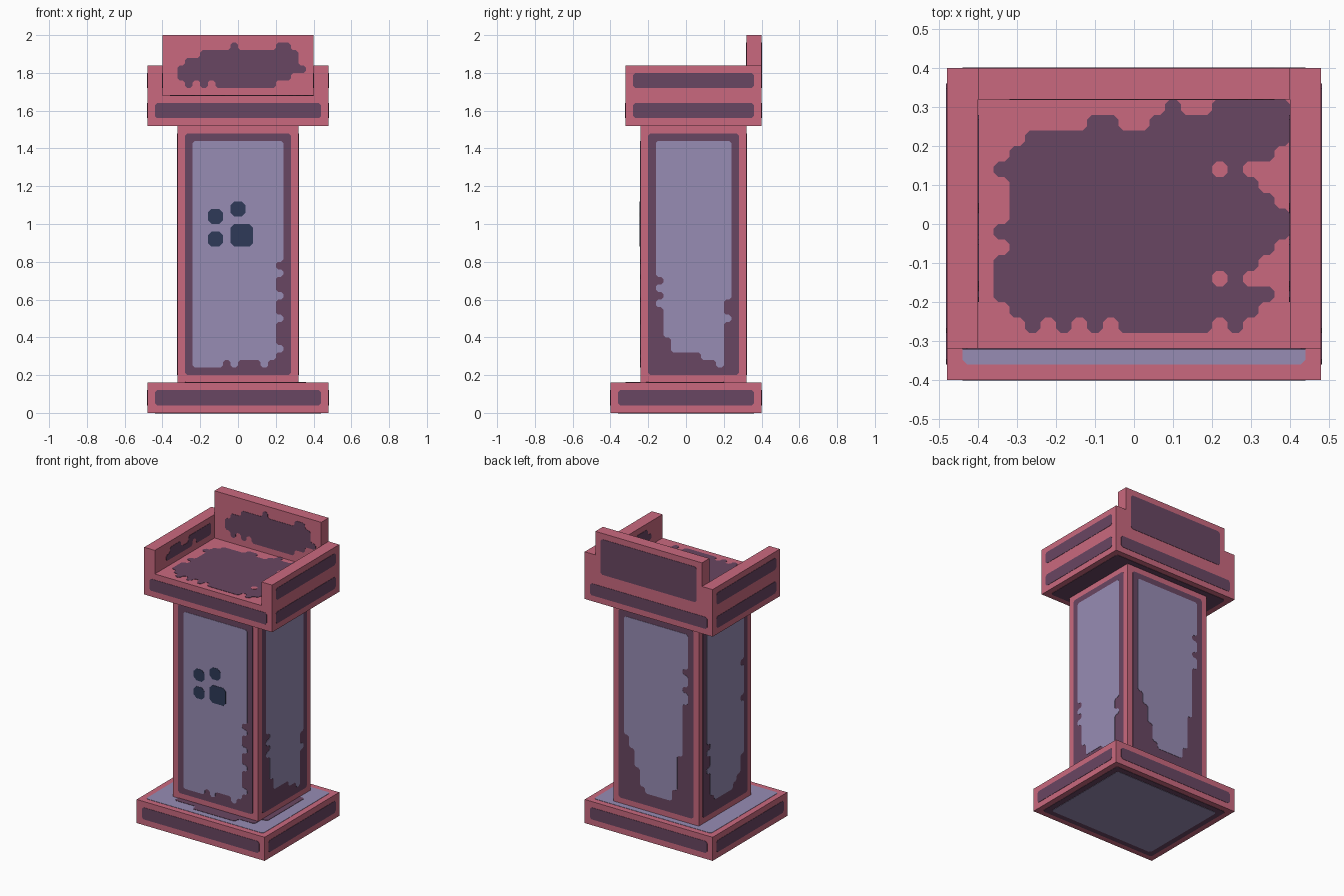
import bpy, bmesh
from mathutils import Vector

if "Cube" in bpy.data.objects:
    bpy.data.objects.remove(bpy.data.objects["Cube"])

P = 0.04  # grid step on which all details are laid out


def material(name, rgb):
    lin = [((c / 255 + 0.055) / 1.055) ** 2.4 for c in rgb]
    m = bpy.data.materials.new(name)
    m.diffuse_color = (*lin, 1)
    m.use_nodes = True
    m.node_tree.nodes["Principled BSDF"].inputs["Base Color"].default_value = m.diffuse_color
    return m


PINK = material("rose stone", (202, 105, 127))
PURPLE = material("dark plum", (105, 70, 98))
LAVENDER = material("lavender grey", (151, 140, 180))
NAVY = material("navy", (46, 58, 88))

X, Y, Z = Vector((1, 0, 0)), Vector((0, 1, 0)), Vector((0, 0, 1))
# Each side: right direction and up direction as seen from outside
SIDES = {"front": (X, Z), "right": (Y, Z), "back": (-X, Z), "left": (-Y, Z),
         "top": (X, Y), "bottom": (X, -Y)}


def prism(name, pts, side, d0, d1, mat, z0=0.0):
    """Extrude a 2D outline along a side's outward normal from d0 to d1."""
    u, v = SIDES[side]
    n = u.cross(v)
    bm = bmesh.new()
    rings = [[bm.verts.new(u * a + v * b + n * d + Z * z0) for a, b in pts] for d in (d0, d1)]
    bm.faces.new(rings[0])
    bm.faces.new(rings[1])
    k = len(pts)
    for i in range(k):
        j = (i + 1) % k
        bm.faces.new((rings[0][i], rings[0][j], rings[1][j], rings[1][i]))
    bmesh.ops.recalc_face_normals(bm, faces=bm.faces)
    me = bpy.data.meshes.new(name)
    bm.to_mesh(me)
    bm.free()
    me.materials.append(mat)
    ob = bpy.data.objects.new(name, me)
    bpy.context.collection.objects.link(ob)
    return ob


def rect(a0, a1, b0, b1):
    return [(a0, b0), (a1, b0), (a1, b1), (a0, b1)]


def steps(pairs):
    """Stepped outline: a horizontal run at height b starts at each (a, b)."""
    pts = []
    for i, (a, b) in enumerate(pairs):
        pts += [(a, b), (pairs[(i + 1) % len(pairs)][0], b)]
    return pts


def plate(name, pts, side, d, mat, layer=1, z0=0.0, cut=0.3):
    """Thin painted plate with clipped corners; outline in grid steps."""
    out = []
    for i, p in enumerate(pts):
        p = Vector(p)
        for q in (pts[i - 1], pts[(i + 1) % len(pts)]):
            out.append((p + (Vector(q) - p).normalized() * cut) * P)
    return prism(name, out, side, d - 0.001, d + 0.002 * layer, mat, z0)


# Main solids
prism("base_slab", rect(-.48, .48, -.40, .40), "top", 0, .16, PINK)
prism("column", rect(-.32, .32, -.24, .32), "top", .16, 1.52, PINK)
prism("tray_with_side_rails",
      [(-.48, 1.52), (.48, 1.52), (.48, 1.84), (.40, 1.84), (.40, 1.68),
       (-.40, 1.68), (-.40, 1.84), (-.48, 1.84)], "front", -.40, .32, PINK)
prism("tray_back_wall", rect(-.40, .40, .32, .40), "top", 1.68, 2.0, PINK)

# Stripes around the base and the tray
for side, d in (("front", .40), ("back", .40), ("right", .48), ("left", .48)):
    w = 11 if d == .40 else 9
    plate("base_stripe_" + side, rect(-w, w, 1, 3), side, d, PURPLE)
for side, d in (("front", .32), ("back", .40)):
    plate("tray_stripe_" + side, rect(-11, 11, 39, 41), side, d, PURPLE)
for side, a0, a1 in (("right", -7, 9), ("left", -9, 7)):
    for b in (39, 43):
        plate("tray_stripe_" + side, rect(a0, a1, b, b + 2), side, .48, PURPLE)
plate("back_wall_outer_panel", rect(-9, 9, 43, 49), "back", .40, PURPLE)

# Base top, base underside and tray underside
plate("base_top_panel", rect(-11, 11, -9, 9), "top", .16, LAVENDER)
plate("base_top_stain", steps([(-7, 5), (9, -5), (8, -7), (5, -8), (-3, -7)]),
      "top", .16, PURPLE, 2)
plate("base_under_border", rect(-11, 11, -9, 9), "bottom", 0, PURPLE)
plate("base_under_panel", rect(-10, 10, -8, 8), "bottom", 0, LAVENDER, 2)
plate("tray_under_panel", rect(-11, 11, -9, 7), "bottom", -1.52, PURPLE)

# Column panels: plum border, worn lavender sheet
sheets = {
    "front": (.24, -7, 7, [(-6, 36), (6, 20), (5, 19), (6, 18), (5, 16), (6, 15), (5, 13),
                           (6, 12), (5, 9), (6, 8), (5, 7), (4, 6), (3, 7), (0, 6),
                           (-1, 7), (-2, 6)]),
    "right": (.32, -5, 7, [(-4, 36), (6, 15), (5, 13), (6, 12), (5, 6), (4, 7), (2, 8),
                           (-2, 10), (-3, 14), (-4, 15), (-3, 16), (-4, 17), (-3, 18)]),
    "back": (.32, -7, 7, [(-6, 36), (6, 30), (5, 29), (6, 27), (5, 26), (6, 24), (5, 15),
                          (4, 9), (3, 7), (-2, 8), (-3, 11), (-4, 14), (-5, 16)]),
    "left": (.32, -7, 5, [(-6, 36), (4, 28), (3, 27), (4, 22), (3, 21), (4, 12), (3, 9),
                          (2, 8), (1, 7), (-4, 8), (-5, 12), (-6, 13), (-5, 15),
                          (-6, 16), (-5, 17)]),
}
for side, (d, a0, a1, outline) in sheets.items():
    plate("column_border_" + side, rect(a0, a1, 5, 37), side, d, PURPLE)
    plate("column_sheet_" + side, steps(outline), side, d, LAVENDER, 2)

# Four small openings on the front
for a0, a1, b0, b1 in ((-4, -2, 25, 27), (-1, 1, 26, 28), (-4, -2, 22, 24), (-1, 2, 22, 25)):
    plate("front_opening", rect(a0, a1, b0, b1), "front", .24, NAVY, 3, cut=.5)

# Worn patch on the tray floor, with two small holes in it
floor = [(-7, 6), (-3, 7), (-1, 6), (1, 7), (2, 8), (3, 7), (5, 8), (10, 5), (9, 4), (7, 3),
         (8, 2), (9, 1), (10, -1), (9, -2), (8, -3), (7, -4), (9, -5), (8, -6), (7, -7),
         (6, -6), (5, -7), (-1, -6), (-2, -7), (-3, -6), (-4, -7), (-5, -6), (-6, -7),
         (-7, -6), (-8, -5), (-9, -2), (-8, -1), (-9, 0), (-8, 3), (-9, 4), (-8, 5)]
plate("tray_floor_patch", steps(floor), "top", 1.68, PURPLE)
for b in (3, -4):
    plate("floor_patch_hole", rect(5, 6, b, b + 1), "top", 1.68, PINK, 2)

# Worn patches on the inner faces of the back wall and rails
wall = [(-5, 6), (-1, 7), (0, 6), (5, 7), (7, 6), (8, 4), (9, 3), (7, 2), (5, 1), (-3, 2),
        (-4, 1), (-5, 2), (-6, 1), (-7, 2), (-8, 4), (-7, 5)]
plate("back_wall_inner_patch", steps(wall), "front", -.32, PURPLE, z0=1.68)
rail = [(-5, 2), (-4, 3), (-1, 2), (1, 3), (7, 1), (3, 2), (2, 1)]
plate("left_rail_inner_patch", steps(rail), "right", -.40, PURPLE, z0=1.68)
plate("right_rail_inner_patch", [(-a, b) for a, b in steps(rail)], "left", -.40, PURPLE, z0=1.68)
